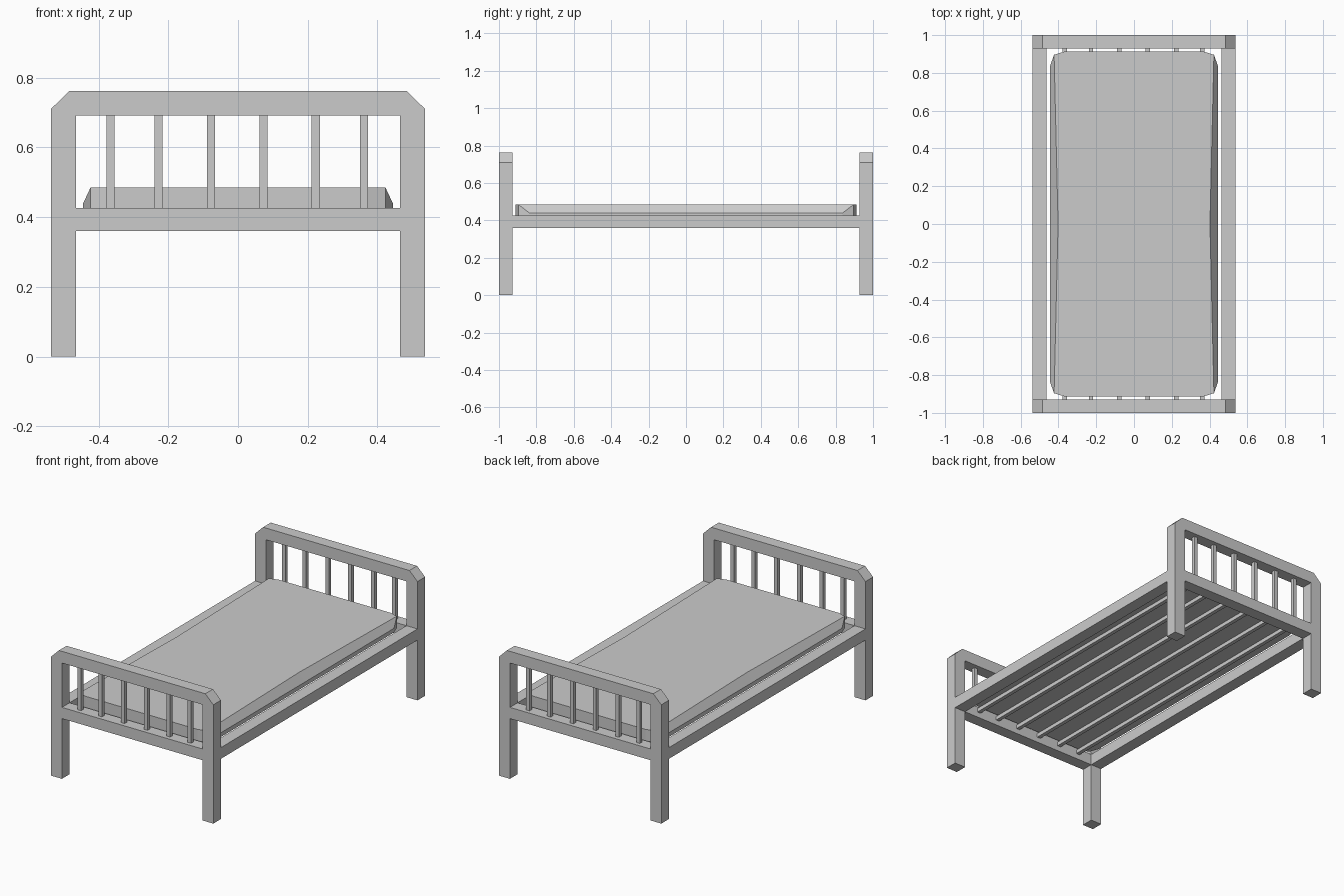
import bpy, bmesh

if "Cube" in bpy.data.objects:
    bpy.data.objects.remove(bpy.data.objects["Cube"])

X_OUT, X_IN = 0.537, 0.464      # outer / inner faces of posts and side rails
Y_OUT, Y_IN = 1.0, 0.928        # outer / inner faces of the end frames
RAIL_LO, RAIL_HI = 0.36, 0.427
BEAM_LO, TOP = 0.692, 0.762
BAR_X = (-0.366, -0.228, -0.078, 0.073, 0.223, 0.362)
BAR = 0.023


def finish(name, bm):
    bmesh.ops.recalc_face_normals(bm, faces=bm.faces)
    mesh = bpy.data.meshes.new(name)
    bm.to_mesh(mesh)
    bm.free()
    obj = bpy.data.objects.new(name, mesh)
    bpy.context.collection.objects.link(obj)
    return obj


def box(name, x0, x1, y0, y1, z0, z1):
    bm = bmesh.new()
    bmesh.ops.create_cube(bm, size=1)
    for v in bm.verts:
        v.co = (x1 if v.co.x > 0 else x0,
                y1 if v.co.y > 0 else y0,
                z1 if v.co.z > 0 else z0)
    return finish(name, bm)


# End frames: two posts and a chamfered top beam as one extruded arch
def arch(name, y0, y1):
    half = [(X_IN, BEAM_LO), (X_IN, 0), (X_OUT, 0), (X_OUT, 0.71), (0.484, TOP)]
    profile = half + [(-x, z) for x, z in reversed(half)]
    bm = bmesh.new()
    face = bm.faces.new([bm.verts.new((x, y0, z)) for x, z in profile])
    ext = bmesh.ops.extrude_face_region(bm, geom=[face])
    verts = [g for g in ext["geom"] if isinstance(g, bmesh.types.BMVert)]
    bmesh.ops.translate(bm, verts=verts, vec=(0, y1 - y0, 0))
    return finish(name, bm)


for label, y0, y1 in (("foot", -Y_OUT, -Y_IN), ("head", Y_IN, Y_OUT)):
    arch(label + "_frame", y0, y1)
    box(label + "_cross_rail", -X_IN, X_IN, y0, y1, RAIL_LO, RAIL_HI)
    yc = (y0 + y1) / 2
    for x in BAR_X:
        box(label + "_spindle", x - BAR / 2, x + BAR / 2,
            yc - BAR / 2, yc + BAR / 2, RAIL_HI, BEAM_LO)

# Side rails
for label, x0, x1 in (("left", -X_OUT, -X_IN), ("right", X_IN, X_OUT)):
    box(label + "_side_rail", x0, x1, -Y_IN, Y_IN, RAIL_LO, RAIL_HI)

# Lengthwise slats under the mattress
for x in BAR_X:
    box("slat", x - BAR / 2, x + BAR / 2, -Y_IN, Y_IN, 0.392, 0.415)


# Mattress: straight lower wall, then long sides leaning in towards the top
def ring(bm, side, z):
    right = side + [(x, -y) for x, y in reversed(side[:-1])]
    loop = right + [(-x, -y) for x, y in right]
    return [bm.verts.new((x, y, z)) for x, y in loop]


bm = bmesh.new()
base = [(0.37, 0.912), (0.423, 0.896), (0.444, 0.838), (0.444, 0)]
crown = [(0.37, 0.912), (0.423, 0.896), (0.423, 0.896), (0.402, 0)]
rings = [ring(bm, base, 0.415), ring(bm, base, 0.44), ring(bm, crown, 0.485)]
for lo, hi in zip(rings, rings[1:]):
    for i in range(len(lo)):
        j = (i + 1) % len(lo)
        bm.faces.new((lo[i], lo[j], hi[j], hi[i]))
bm.faces.new(rings[0])
bm.faces.new(rings[-1])
bmesh.ops.remove_doubles(bm, verts=bm.verts, dist=1e-4)
finish("mattress", bm)
